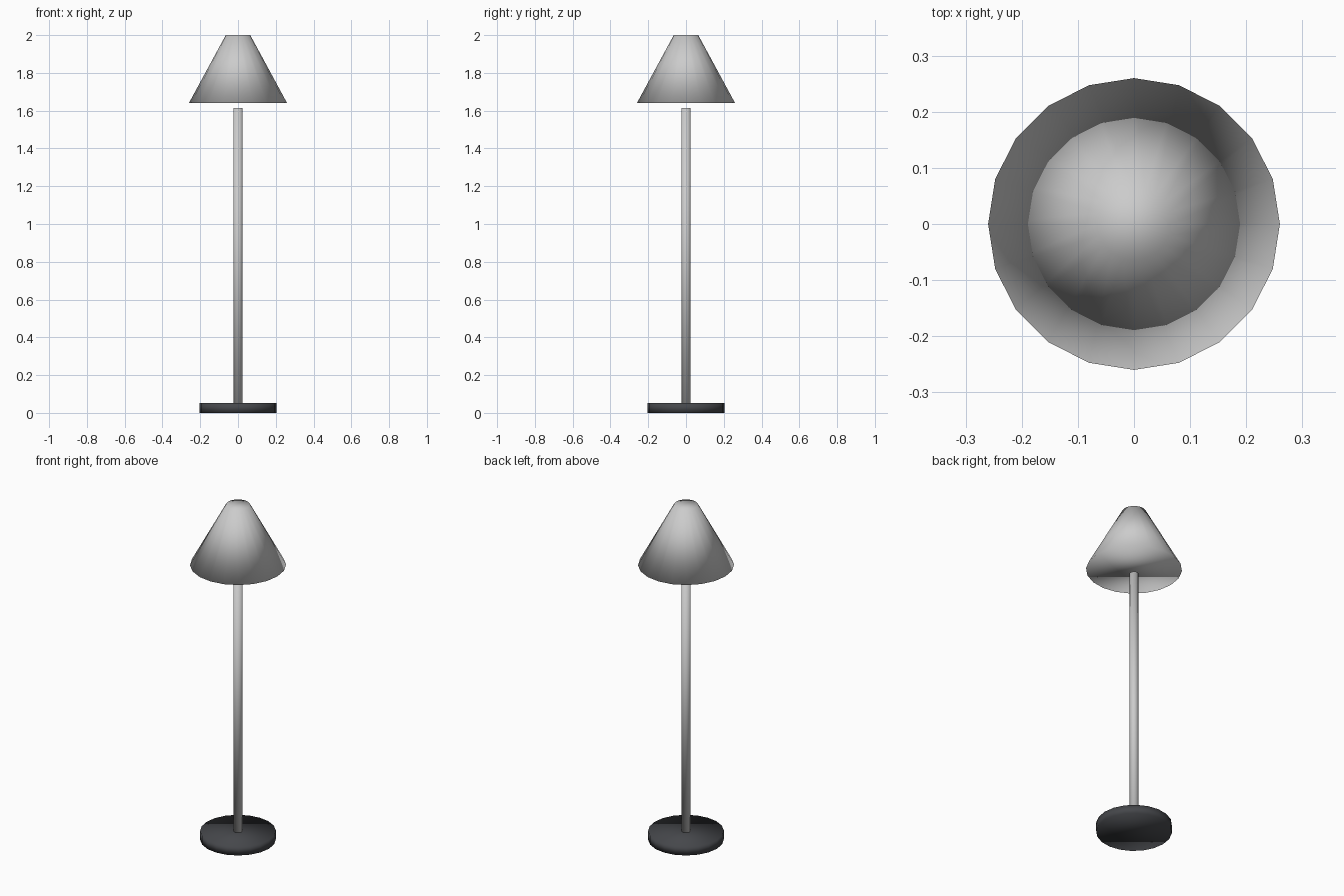
import bpy

if "Cube" in bpy.data.objects:
    bpy.data.objects.remove(bpy.data.objects["Cube"])


def tapered(name, r_bottom, r_top, z0, z1, sides=20):
    """Closed, fully smooth-shaded tapered cylinder between two heights."""
    bpy.ops.mesh.primitive_cone_add(vertices=sides, radius1=r_bottom, radius2=r_top,
                                    depth=z1 - z0, location=(0, 0, (z0 + z1) / 2))
    obj = bpy.context.object
    obj.name = name
    bpy.ops.object.shade_smooth()
    return obj


# Weighted dark foot
base = tapered("base", 0.205, 0.205, 0.0, 0.052)
dark = bpy.data.materials.new("dark_metal")
dark.diffuse_color = (0.06, 0.063, 0.07, 1)
dark.use_nodes = True
dark.node_tree.nodes["Principled BSDF"].inputs["Base Color"].default_value = dark.diffuse_color
base.data.materials.append(dark)

# Upright pole, stopping just below the shade
tapered("pole", 0.025, 0.025, 0.03, 1.613)

# Conical lamp shade
tapered("lamp_shade", 0.26, 0.065, 1.64, 2.0)
